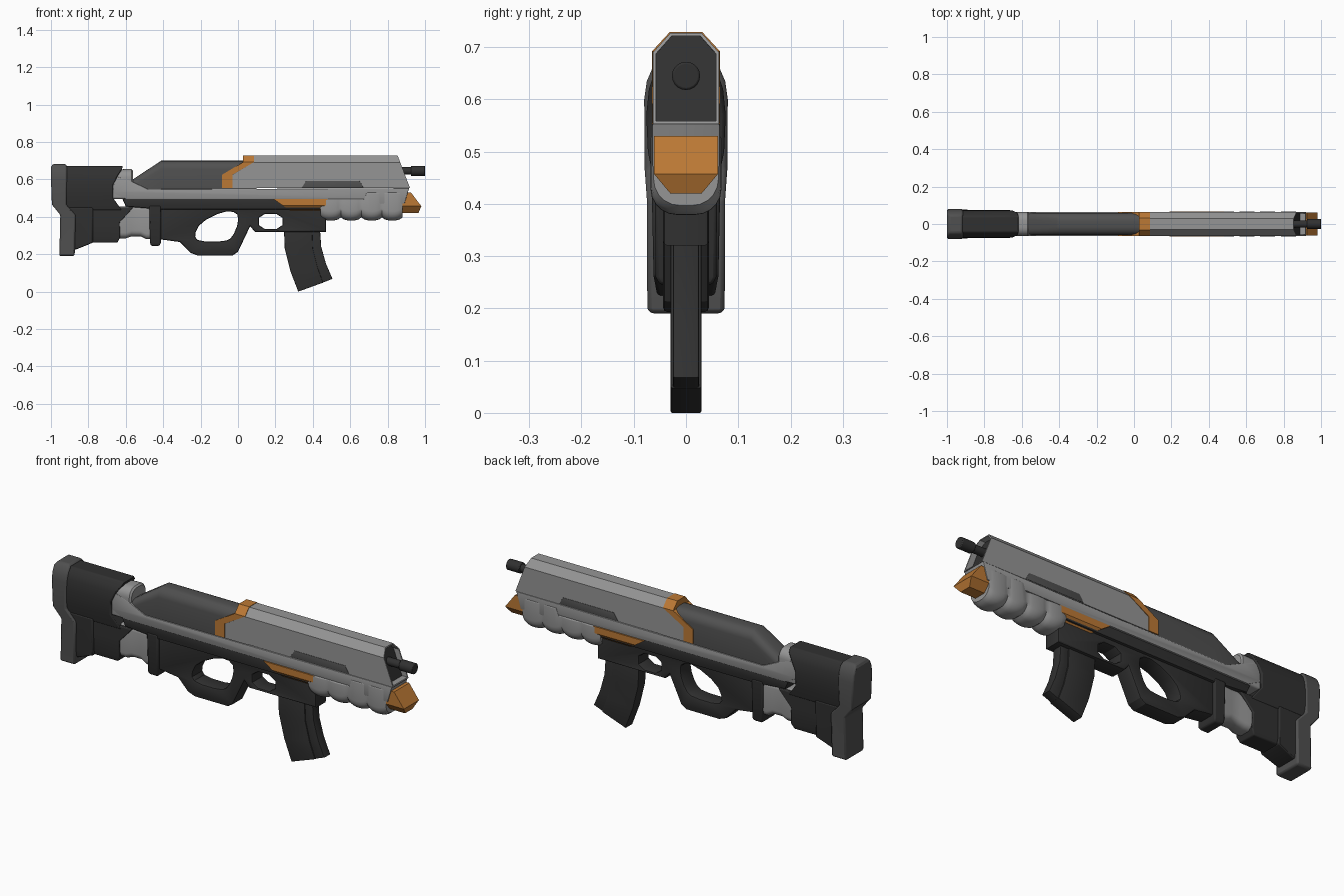
import bpy, bmesh, math
from mathutils import Matrix

if "Cube" in bpy.data.objects:
    bpy.data.objects.remove(bpy.data.objects["Cube"])

COLORS = {"dark": (.03, .03, .03), "mid": (.08, .08, .08),
          "light": (.3, .3, .3), "orange": (.5, .19, .035)}
MATS = {}
for key, c in COLORS.items():
    MATS[key] = bpy.data.materials.new(key)
    MATS[key].diffuse_color = (*c, 1)


def finish(name, bm, color, bevel=0, extra=None):
    """Turn a bmesh into a named, shaded object."""
    bmesh.ops.recalc_face_normals(bm, faces=bm.faces)
    me = bpy.data.meshes.new(name)
    bm.to_mesh(me)
    bm.free()
    ob = bpy.data.objects.new(name, me)
    bpy.context.collection.objects.link(ob)
    me.materials.append(MATS[color])
    if extra:
        me.materials.append(MATS[extra])
    bpy.ops.object.select_all(action='DESELECT')
    bpy.context.view_layer.objects.active = ob
    ob.select_set(True)
    bpy.ops.object.shade_smooth_by_angle(angle=math.radians(28))
    if bevel:
        m = ob.modifiers.new("bevel", 'BEVEL')
        m.width, m.segments, m.limit_method = bevel, 2, 'ANGLE'
        m.angle_limit = math.radians(40)
    return ob


def loft(rings):
    """Skin closed rings of equal length and cap both ends."""
    bm = bmesh.new()
    vs = [[bm.verts.new(p) for p in r] for r in rings]
    n = len(rings[0])
    for a, b in zip(vs, vs[1:]):
        for i in range(n):
            bm.faces.new((a[i], a[(i + 1) % n], b[(i + 1) % n], b[i]))
    bm.faces.new(vs[0])
    bm.faces.new(vs[-1])
    return bm


def stack(rows):
    """Rows (z, x_back, x_front, half_width) from bottom to top."""
    return loft([[(a, -w, z), (b, -w, z), (b, w, z), (a, w, z)] for z, a, b, w in rows])


def section(x, w, z0, z1, rt, rb, n=5):
    """Rounded rectangle across the length of the model."""
    pts = []
    for cy, cz, r, a0 in ((w - rt, z1 - rt, rt, 0), (-w + rt, z1 - rt, rt, 90),
                          (-w + rb, z0 + rb, rb, 180), (w - rb, z0 + rb, rb, 270)):
        for i in range(n + 1):
            a = math.radians(a0 + 90 * i / n)
            pts.append((x, cy + r * math.cos(a), cz + r * math.sin(a)))
    return pts


def prism(name, loops, hw, color, bevel=.006):
    """Side profile (first loop) with holes (other loops), bevelled across y."""
    cu = bpy.data.curves.new(name, 'CURVE')
    cu.dimensions, cu.fill_mode = '2D', 'BOTH'
    cu.extrude, cu.bevel_depth, cu.offset, cu.bevel_resolution = hw - bevel, bevel, -bevel, 1
    for pts in loops:
        s = cu.splines.new('POLY')
        s.points.add(len(pts) - 1)
        for p, (x, z) in zip(s.points, pts):
            p.co = (x, z, 0, 1)
        s.use_cyclic_u = True
    tmp = bpy.data.objects.new(name + "_curve", cu)
    bpy.context.collection.objects.link(tmp)
    bpy.context.view_layer.update()
    me = bpy.data.meshes.new_from_object(tmp.evaluated_get(bpy.context.evaluated_depsgraph_get()))
    bpy.data.objects.remove(tmp)
    bm = bmesh.new()
    bm.from_mesh(me)
    bpy.data.meshes.remove(me)
    bmesh.ops.remove_doubles(bm, verts=bm.verts, dist=1e-5)
    bmesh.ops.transform(bm, matrix=Matrix.Rotation(math.pi / 2, 4, 'X'), verts=bm.verts)
    return finish(name, bm, color)


def chaikin(pts):
    """Round off a closed loop by corner cutting."""
    out = []
    for (x, z), (u, v) in zip(pts, pts[1:] + pts[:1]):
        out += [(.75 * x + .25 * u, .75 * z + .25 * v), (.25 * x + .75 * u, .25 * z + .75 * v)]
    return out


def rod(name, x0, x1, z, r, color, bevel=0):
    bm = bmesh.new()
    m = Matrix.Translation(((x0 + x1) / 2, 0, z)) @ Matrix.Rotation(math.pi / 2, 4, 'Y')
    bmesh.ops.create_cone(bm, cap_ends=True, segments=20, radius1=r, radius2=r,
                          depth=x1 - x0, matrix=m)
    finish(name, bm, color, bevel)


# Stock: butt plate, upper body, lower web, lower front block
finish("butt_plate", stack([
    (.19, -.955, -.875, .068), (.20, -.955, -.873, .074), (.41, -.95, -.868, .075),
    (.465, -.995, -.918, .079), (.60, -1, -.914, .08), (.635, -1, -.914, .075),
    (.665, -1, -.914, .062), (.682, -.99, -.92, .045)]), "mid", .008)
finish("stock_body", stack([
    (.435, -.93, -.62, .06), (.50, -.93, -.668, .073), (.57, -.93, -.668, .076),
    (.62, -.93, -.642, .071), (.65, -.93, -.622, .061), (.672, -.93, -.615, .042)]), "dark", .006)
finish("stock_web", stack([
    (.225, -.90, -.866, .055), (.262, -.92, -.775, .062), (.45, -.93, -.775, .066)]), "dark", .006)
finish("stock_lower_block", stack([
    (.262, -.80, -.645, .048), (.29, -.80, -.63, .056), (.37, -.80, -.633, .058),
    (.45, -.80, -.56, .058)]), "dark", .005)

# Pale tube and collar plate between stock and grip
tube = ((-.68, .05, .285), (-.60, .05, .285), (-.57, .046, .295),
        (-.52, .046, .295), (-.49, .05, .28), (-.45, .05, .28))
finish("lower_tube", loft([section(x, w, z, .455, .02, .03) for x, w, z in tube]), "light")
finish("collar_plate", stack([
    (.245, -.465, -.42, .05), (.26, -.47, -.413, .058), (.46, -.475, -.413, .06)]), "dark", .006)

# Receiver frame, rear collar and dark underside
collar = ((-.70, .062, .65), (-.60, .064, .655), (-.57, .064, .655), (-.562, .058, .648))
finish("rear_collar", loft([section(x, w, .495, z, .045, .012) for x, w, z in collar]), "light")
prism("receiver_frame", [[(-.67, .53), (-.60, .495), (.70, .495), (.73, .47), (.89, .47),
                          (.915, .553), (-.48, .547), (-.57, .59), (-.66, .62)]],
      .065, "light", .004)
prism("receiver_underside", [[(-.62, .50), (-.60, .455), (-.42, .44), (.46, .44), (.46, .50)]],
      .058, "dark", .008)

# Rounded upper cover
cover = ((-.575, .056, .59, .03), (-.555, .060, .605, .036),
         (-.41, .060, .70, .045), (.10, .060, .70, .045))
finish("upper_cover", loft([section(x, w, .52, z, r, .005) for x, w, z, r in cover]), "mid")


# Barrel shroud with recessed dark front opening
def front_x(z):
    return .92 - .38 * (z - .553)


bm = stack([(z, a, front_x(z), w) for z, a, w in (
    (.553, -.035, .063), (.62, -.035, .063), (.69, .08, .063), (.727, .08, .03))])
bmesh.ops.recalc_face_normals(bm, faces=bm.faces)
front = [f for f in bm.faces if f.normal.x > .8]
for thickness in (.006, .0005):
    bmesh.ops.inset_region(bm, faces=front, thickness=thickness, use_even_offset=True)
bmesh.ops.translate(bm, vec=(-.03, 0, 0), verts=list({v for f in front for v in f.verts}))
for f in front:
    f.material_index = 1
finish("barrel_shroud", bm, "light", 0, "dark")
finish("shroud_band", stack([
    (.553, -.085, -.03, .065), (.625, -.085, -.03, .065), (.692, .027, .085, .065),
    (.729, .027, .085, .031)]), "orange")
prism("side_slot", [[(.34, .555), (.365, .592), (.65, .592), (.672, .555)]], .0645, "mid", .001)

# Barrel
rod("barrel", .80, .93, .645, .02, "dark")
rod("muzzle", .925, 1.0, .645, .027, "dark", .004)

# Scalloped handguard
rings = []
steps = 32
for i in range(steps + 1):
    t = i / steps
    x = .44 + .44 * t
    bulge = abs(math.sin(math.pi * 4 * t)) ** .6
    rings.append(section(x, .062 + .006 * bulge, .397 - .018 * bulge,
                         .495 if x < .68 else .53, .006, .05))
finish("handguard", loft(rings), "light")
finish("handguard_tip", stack([
    (.42, .86, .965, .03), (.457, .86, .98, .061), (.53, .86, .925, .061)]), "orange")
finish("handguard_rear_accent", stack([
    (.428, .29, .46, .04), (.46, .24, .47, .067), (.494, .19, .48, .067)]), "orange")

# Grip, trigger guard and magazine well in one side profile with two openings
grip_hole = chaikin([(-.235, .30), (-.20, .37), (-.08, .43), (-.005, .425), (.003, .37),
                     (-.03, .29), (-.07, .268), (-.21, .268)])
prism("grip_and_guard", [
    [(-.42, .47), (-.42, .28), (-.31, .265), (-.255, .208), (-.215, .193), (-.03, .193),
     (.0, .213), (.065, .35), (.09, .32), (.47, .32), (.47, .47)],
    grip_hole,
    chaikin([(.112, .415), (.237, .415), (.237, .335), (.112, .335)])], .044, "dark", .009)

# Curved magazine with a slimmer front edge
prism("magazine", [[(.245, .35), (.25, .23), (.28, .11), (.322, 0), (.455, .048),
                    (.425, .13), (.40, .23), (.395, .35)]], .03, "dark", .004)
prism("magazine_front", [[(.38, .35), (.385, .23), (.41, .13), (.44, .043), (.505, .068),
                          (.47, .15), (.445, .24), (.437, .35)]], .025, "dark", .004)

for m in bpy.data.materials:
    if m.users and not m.is_grease_pencil:
        m.use_nodes = True
        m.node_tree.nodes["Principled BSDF"].inputs["Base Color"].default_value = m.diffuse_color
